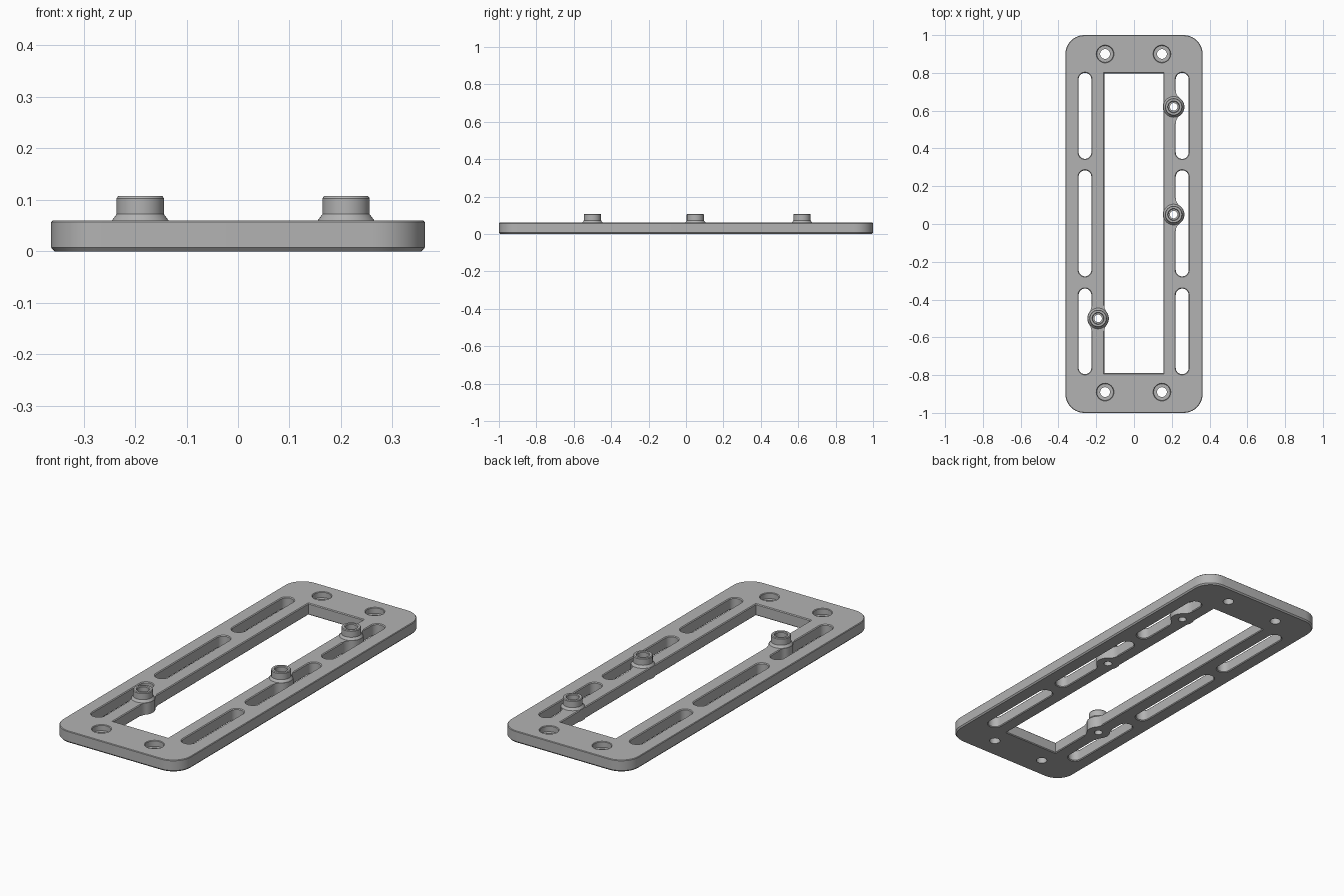
import bpy, bmesh, math
from math import cos, sin, pi, hypot, atan2

if "Cube" in bpy.data.objects:
    bpy.data.objects.remove(bpy.data.objects["Cube"], do_unlink=True)

THICK = 0.06
STUDS = [(-0.19, -0.5), (0.21, 0.05), (0.21, 0.62)]
WINDOW = (-0.157, 0.155, -0.79, 0.797)
SLOT_SPANS = [(-0.795, -0.342), (-0.277, 0.284), (0.345, 0.8)]
SLOT_SIDES = [(-0.293, -0.226), (0.221, 0.289)]


def grey_material():
    mat = bpy.data.materials.new("grey plastic")
    mat.use_nodes = True
    colour = (0.45, 0.45, 0.45, 1)
    mat.diffuse_color = colour
    mat.node_tree.nodes["Principled BSDF"].inputs["Base Color"].default_value = colour
    return mat


GREY = grey_material()


def arc(cx, cy, r, a0, a1, n):
    return [(cx + r * cos(a0 + (a1 - a0) * i / n), cy + r * sin(a0 + (a1 - a0) * i / n))
            for i in range(n + 1)]


def circle(cx, cy, r, n=40):
    return arc(cx, cy, r, 0, 2 * pi, n)[:-1]


def rounded_rect(x0, x1, y0, y1, r, grow=0.0, n=10):
    """Counter-clockwise outline, optionally offset outwards."""
    x0, x1, y0, y1, r = x0 - grow, x1 + grow, y0 - grow, y1 + grow, r and r + grow
    if not r:
        return [(x1, y1), (x0, y1), (x0, y0), (x1, y0)]
    pts = []
    corners = [(x1 - r, y1 - r), (x0 + r, y1 - r), (x0 + r, y0 + r), (x1 - r, y0 + r)]
    for k, (cx, cy) in enumerate(corners):
        pts += arc(cx, cy, r, k * pi / 2, (k + 1) * pi / 2, n)
    return pts


def loft(bm, rings):
    """Close a solid through rings of (z, outline), bottom to top."""
    loops = [[bm.verts.new((x, y, z)) for x, y in pts] for z, pts in rings]
    n = len(loops[0])
    for low, high in zip(loops, loops[1:]):
        for i in range(n):
            j = (i + 1) % n
            bm.faces.new((low[i], low[j], high[j], high[i]))
    bm.faces.new(loops[0][::-1])
    bm.faces.new(loops[-1])


def solid(name, ring_sets):
    bm = bmesh.new()
    for rings in ring_sets:
        loft(bm, rings)
    mesh = bpy.data.meshes.new(name)
    bm.to_mesh(mesh)
    bm.free()
    mesh.materials.append(GREY)
    ob = bpy.data.objects.new(name, mesh)
    bpy.context.collection.objects.link(ob)
    return ob


def combine(target, other, operation):
    """Apply a boolean and discard the helper object."""
    mod = target.modifiers.new(operation.lower(), 'BOOLEAN')
    mod.operation, mod.solver, mod.object = operation, 'EXACT', other
    bpy.context.view_layer.objects.active = target
    bpy.ops.object.modifier_apply(modifier=mod.name)
    bpy.data.objects.remove(other, do_unlink=True)


def opening(x0, x1, y0, y1, r, c=0.004):
    """Through cutter with a small chamfer on both faces of the plate."""
    steps = [(-0.01, c + 0.01), (c, 0), (THICK - c, 0), (THICK + 0.01, c + 0.01)]
    return [(z, rounded_rect(x0, x1, y0, y1, r, g)) for z, g in steps]


def boss_outline(cx, cy, left, right, r=0.057, f=0.05):
    """Round boss blended by fillets into straight walls on both sides."""
    pts = []
    for side, wall in ((1, right), (-1, left)):
        d = abs(wall - cx)
        fx = d + f
        fy = math.sqrt((r + f) ** 2 - fx ** 2)
        t = atan2(fy, fx)
        half = [(d - 0.02, -fy)] + arc(fx, -fy, f, pi, pi - t, 8)
        half += arc(0, 0, r, -t, t, 20)[1:-1]
        half += arc(fx, fy, f, pi + t, pi, 8) + [(d - 0.02, fy)]
        pts += [(cx + side * x, cy + side * y) for x, y in half]
    return pts


# Rounded base plate
plate = solid("mounting_plate", [[
    (z, rounded_rect(-0.363, 0.363, -1, 1, 0.1, g)) for z, g in
    ((0, -0.006), (0.007, 0), (THICK - 0.003, 0), (THICK, -0.003))]])

# Central window and side slots, leaving material around each stud
openings = [opening(*WINDOW, 0)]
for x0, x1 in SLOT_SIDES:
    openings += [opening(x0, x1, y0, y1, 0.0335) for y0, y1 in SLOT_SPANS]
cutter = solid("opening_cutter", openings)
bosses = []
for cx, cy in STUDS:
    walls = (SLOT_SIDES[0][1], WINDOW[0]) if cx < 0 else (WINDOW[1], SLOT_SIDES[1][0])
    outline = boss_outline(cx, cy, *walls)
    bosses.append([(-0.1, outline), (0.2, outline)])
combine(cutter, solid("boss_keepout", bosses), 'DIFFERENCE')
combine(plate, cutter, 'DIFFERENCE')

# Flared studs
stud_profile = [(0.04, 0.045), (0.058, 0.0565), (0.072, 0.046), (0.103, 0.046), (0.107, 0.043)]
combine(plate, solid("studs", [[(z, circle(x, y, r)) for z, r in stud_profile]
                               for x, y in STUDS]), 'UNION')

# Stepped holes in the studs and the counterbored corner holes
stud_hole = [(-0.01, 0.02), (0.078, 0.02), (0.0781, 0.029), (0.103, 0.029), (0.117, 0.039)]
corner_hole = [(-0.01, 0.026), (0.03, 0.026), (0.0301, 0.044), (0.057, 0.044), (0.07, 0.057)]
holes = [[(z, circle(x, y, r)) for z, r in stud_hole] for x, y in STUDS]
holes += [[(z, circle(x, y, r)) for z, r in corner_hole]
          for x in (-0.153, 0.148) for y in (-0.89, 0.9)]
combine(plate, solid("hole_cutter", holes), 'DIFFERENCE')

# Smooth curves, crisp edges
bpy.ops.object.select_all(action='DESELECT')
plate.select_set(True)
bpy.context.view_layer.objects.active = plate
bpy.ops.object.shade_smooth_by_angle(angle=math.radians(25))
